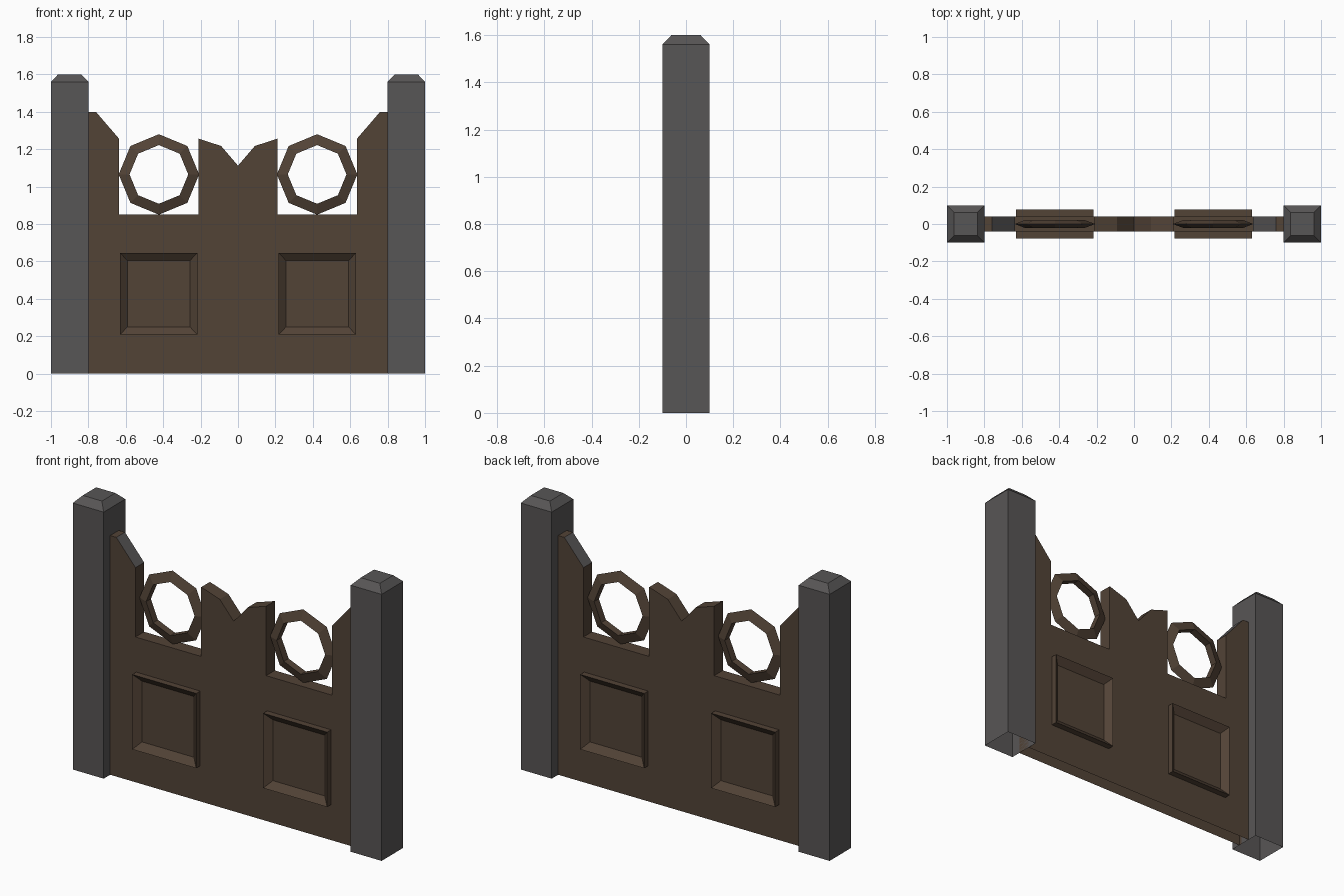
import bpy, bmesh, math

cube = bpy.data.objects.get("Cube")
if cube:
    bpy.data.objects.remove(cube, do_unlink=True)


def material(name, rgb):
    m = bpy.data.materials.new(name)
    m.use_nodes = True
    color = (*rgb, 1)
    m.diffuse_color = color
    m.node_tree.nodes["Principled BSDF"].inputs["Base Color"].default_value = color
    return m


wood = material("dark_wood", (0.085, 0.056, 0.037))
stone = material("grey_stone", (0.097, 0.092, 0.092))


def finish(name, bm, *mats):
    bmesh.ops.recalc_face_normals(bm, faces=bm.faces)
    mesh = bpy.data.meshes.new(name)
    bm.to_mesh(mesh)
    bm.free()
    for m in mats:
        mesh.materials.append(m)
    obj = bpy.data.objects.new(name, mesh)
    bpy.context.collection.objects.link(obj)
    return obj


def bridge(bm, a, b):
    """Join two vertex loops with quads."""
    n = len(a)
    for i in range(n):
        j = (i + 1) % n
        bm.faces.new((a[i], a[j], b[j], b[i]))


def rect(bm, cx, hw, make):
    """Rectangle loop around cx; make turns the unit corner into a point."""
    return [bm.verts.new(make(cx + hw * u, v))
            for u, v in ((-1, -1), (1, -1), (1, 1), (-1, 1))]


# Square post with a chamfered cap and an open foot
def post(name, cx):
    bm = bmesh.new()
    loops = [rect(bm, cx, h, lambda x, v, h=h, z=z: (x, v * h, z))
             for h, z in ((0.1, 0), (0.1, 1.56), (0.062, 1.6))]
    bridge(bm, loops[0], loops[1])
    bridge(bm, loops[1], loops[2])
    bm.faces.new(loops[2])
    finish(name, bm, stone)


# Raised panel with a sharp rim, sloping in to a flat field on both faces
def panel(name, cx):
    bm = bmesh.new()
    zc = 0.427

    def loop(hw, hh, y):
        return rect(bm, cx, hw, lambda x, v: (x, y, zc + v * hh))

    front, back = loop(0.207, 0.219, -0.077), loop(0.207, 0.219, 0.077)
    bridge(bm, front, back)
    for rim, y in ((front, -0.043), (back, 0.043)):
        field = loop(0.168, 0.178, y)
        bridge(bm, rim, field)
        bm.faces.new(field)
    finish(name, bm, wood)


# Octagonal ring with a triangular section, sharp on the outside
def ring(name, cx):
    bm = bmesh.new()
    loops = []
    for r, y in ((0.215, 0), (0.157, -0.022), (0.157, 0.022)):
        loops.append([bm.verts.new((cx + r * math.cos(k * math.pi / 4), y,
                                    1.065 + r * math.sin(k * math.pi / 4)))
                      for k in range(8)])
    for i in range(3):
        bridge(bm, loops[i], loops[(i + 1) % 3])
    finish(name, bm, wood)


# Gate board: mirrored outline, extruded, with grey shoulder slopes
half = [(0.09, 1.217), (0.21, 1.256), (0.21, 0.85), (0.636, 0.85),
        (0.636, 1.256), (0.76, 1.4), (0.8, 1.4), (0.8, 0)]
outline = [(0, 1.112)] + half + [(-x, z) for x, z in reversed(half)]
bm = bmesh.new()
front, back = ([bm.verts.new((x, y, z)) for x, z in outline] for y in (-0.04, 0.04))
bridge(bm, front, back)
for f in list(bm.faces):
    c = f.calc_center_median()
    if 0.65 < abs(c.x) < 0.75 and 1.3 < c.z < 1.39:
        f.material_index = 1
    elif c.z < 0.01:  # the underside is open
        bm.faces.remove(f)
caps = [bm.faces.new(front), bm.faces.new(back)]
bm.normal_update()
bmesh.ops.triangulate(bm, faces=caps, ngon_method='EAR_CLIP')
finish("gate_board", bm, wood, stone)

for side, s in (("left", 1), ("right", -1)):
    post(side + "_post", 0.9 * s)
    panel(side + "_panel", 0.424 * s)
    ring(side + "_ring", 0.423 * s)
